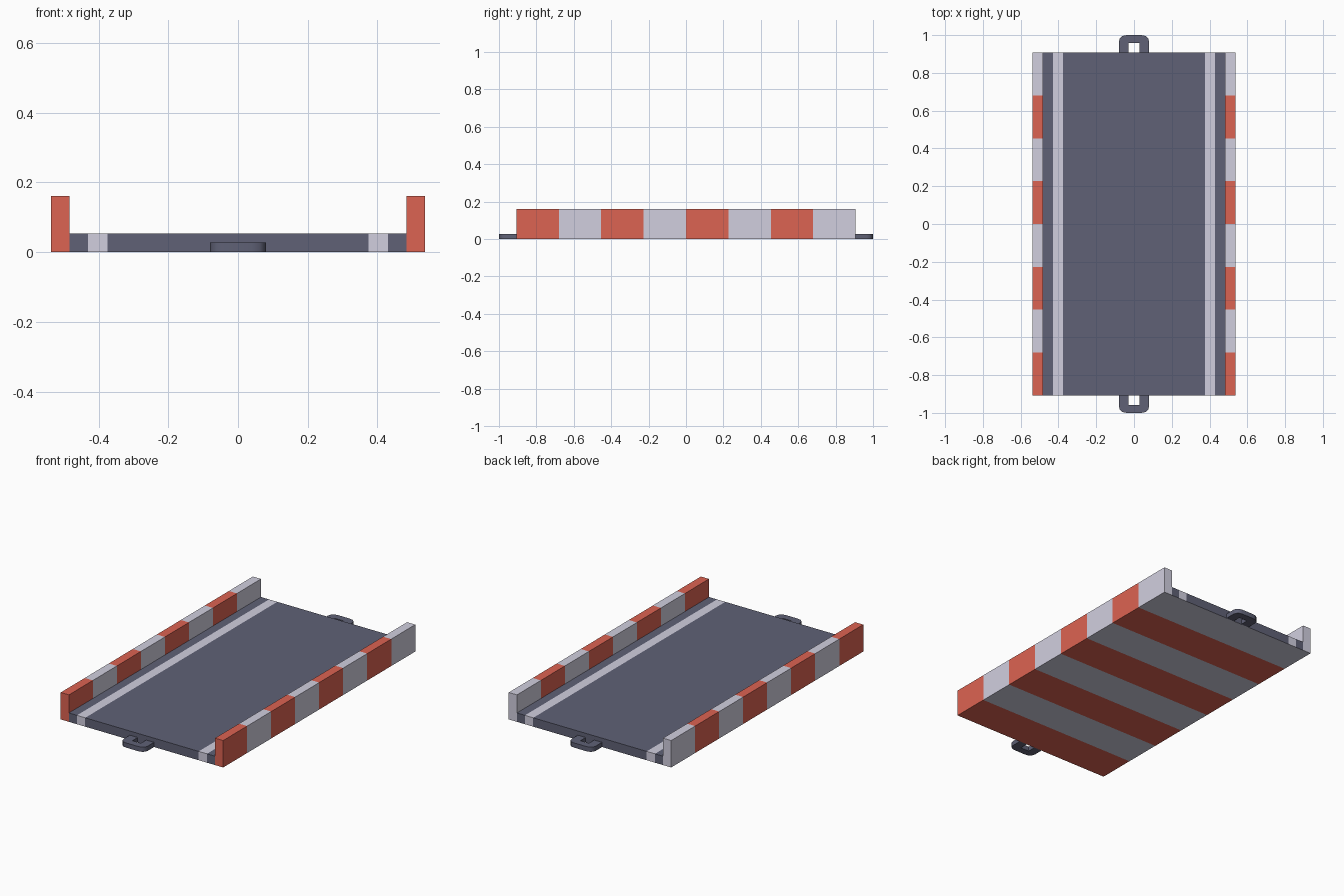
import bpy, bmesh

if "Cube" in bpy.data.objects:
    bpy.data.objects.remove(bpy.data.objects["Cube"])


def material(name, rgb):
    m = bpy.data.materials.new(name)
    m.diffuse_color = (*rgb, 1)
    m.use_nodes = True
    m.node_tree.nodes["Principled BSDF"].inputs["Base Color"].default_value = m.diffuse_color
    return m


asphalt = material("slate_asphalt", (0.115, 0.12, 0.18))
white = material("pale_white", (0.64, 0.625, 0.74))
red = material("barrier_red", (0.72, 0.125, 0.085))


def make_object(name, bm, mats):
    bmesh.ops.remove_doubles(bm, verts=bm.verts, dist=1e-5)
    bmesh.ops.recalc_face_normals(bm, faces=bm.faces)
    me = bpy.data.meshes.new(name)
    bm.to_mesh(me)
    bm.free()
    for m in mats:
        me.materials.append(m)
    ob = bpy.data.objects.new(name, me)
    bpy.context.collection.objects.link(ob)
    return ob


# Track piece: columns across x, eight striped segments along y
XS = [-0.537, -0.483, -0.43, -0.375, 0.375, 0.43, 0.483, 0.537]
LANE = [None, 0, 1, 0, 1, 0, None]      # None = striped barrier
HALF, ROAD_Z, WALL_Z, SEGS = 0.907, 0.053, 0.161, 8
bm = bmesh.new()


def quad(points, mat):
    bm.faces.new([bm.verts.new(p) for p in points]).material_index = mat


for s in range(SEGS):
    y0 = -HALF + 2 * HALF * s / SEGS
    y1 = -HALF + 2 * HALF * (s + 1) / SEGS
    stripe = 2 if s % 2 == 0 else 1
    for i, lane in enumerate(LANE):
        x0, x1 = XS[i], XS[i + 1]
        wall = lane is None
        z = WALL_Z if wall else ROAD_Z
        col = stripe if wall else lane
        quad([(x0, y0, z), (x1, y0, z), (x1, y1, z), (x0, y1, z)], col)
        quad([(x0, y0, 0), (x0, y1, 0), (x1, y1, 0), (x1, y0, 0)], stripe)
        # barrier outer and inner sides
        if wall:
            outer, inner = (x0, x1) if x0 < 0 else (x1, x0)
            for x, zs in ((outer, (0, ROAD_Z, WALL_Z)), (inner, (ROAD_Z, WALL_Z))):
                for za, zb in zip(zs, zs[1:]):
                    quad([(x, y0, za), (x, y1, za), (x, y1, zb), (x, y0, zb)], stripe)
        # end caps
        for y, at_end in ((y0, s == 0), (y1, s == SEGS - 1)):
            if at_end:
                zs = (0, ROAD_Z, WALL_Z) if wall else (0, ROAD_Z)
                for za, zb in zip(zs, zs[1:]):
                    quad([(x0, y, za), (x1, y, za), (x1, y, zb), (x0, y, zb)], col)
make_object("striped_road_track", bm, [asphalt, white, red])

# Connector loops at both ends: rounded outer path, square inner path
OUTER = [(0.08, 0.905), (0.08, 0.965), (0.075, 0.983), (0.063, 0.995), (0.04, 1.0)]
INNER = [(0.028, 0.905), (0.028, 0.957), (0.028, 0.957), (0.028, 0.957), (0.02, 0.957)]
OUTER += [(-x, y) for x, y in reversed(OUTER)]
INNER += [(-x, y) for x, y in reversed(INNER)]
LOOP_Z = 0.028
for name, sign in (("front_connector_loop", -1), ("back_connector_loop", 1)):
    bm = bmesh.new()
    for k in range(len(OUTER) - 1):
        pts = [OUTER[k], OUTER[k + 1], INNER[k + 1]]
        if INNER[k] != INNER[k + 1]:
            pts.append(INNER[k])
        bm.faces.new([bm.verts.new((x, sign * y, 0)) for x, y in pts])
    bmesh.ops.remove_doubles(bm, verts=bm.verts, dist=1e-5)
    base = bm.faces[:]
    ext = bmesh.ops.extrude_face_region(bm, geom=base, use_keep_orig=True)
    for v in ext["geom"]:
        if isinstance(v, bmesh.types.BMVert):
            v.co.z = LOOP_Z
    ob = make_object(name, bm, [asphalt])
    bpy.ops.object.select_all(action='DESELECT')
    ob.select_set(True)
    bpy.context.view_layer.objects.active = ob
    bpy.ops.object.shade_smooth_by_angle(angle=0.7)
